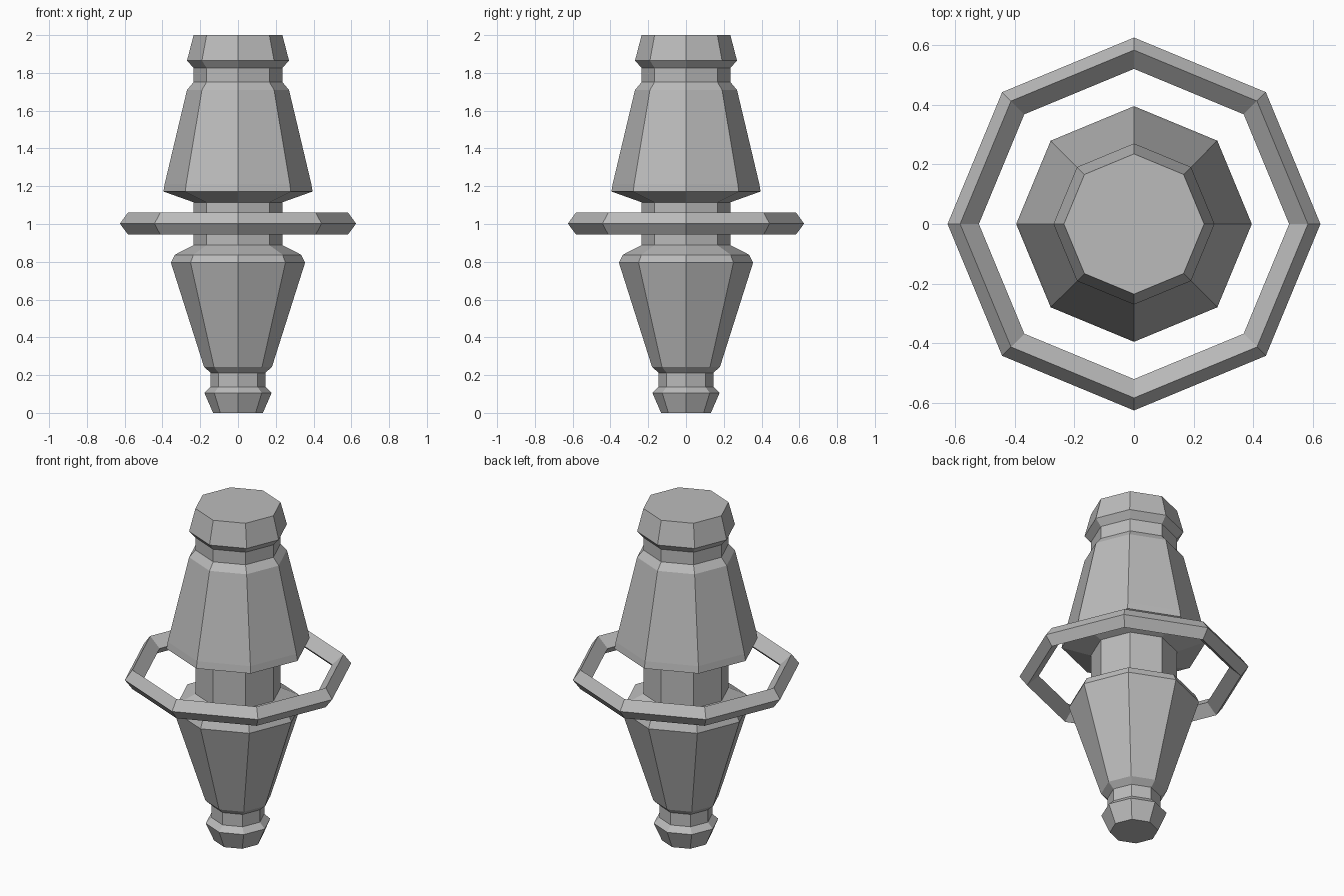
import bpy
import math

SIDES = 8

cube = bpy.data.objects.get("Cube")
if cube:
    bpy.data.objects.remove(cube, do_unlink=True)

grey = bpy.data.materials.new("plain grey")
grey.use_nodes = True
colour = (0.5, 0.5, 0.5, 1)
grey.diffuse_color = colour
grey.node_tree.nodes["Principled BSDF"].inputs["Base Color"].default_value = colour


def lathe(name, profile, closed=False):
    """Turn a (radius, height) profile into a flat-faced octagonal solid."""
    n = len(profile)
    verts = [(r * math.cos(math.tau * s / SIDES), r * math.sin(math.tau * s / SIDES), z)
             for r, z in profile for s in range(SIDES)]
    faces = []
    for i in range(n if closed else n - 1):
        a, b = i * SIDES, (i + 1) % n * SIDES
        for s in range(SIDES):
            t = (s + 1) % SIDES
            faces.append((a + s, a + t, b + t, b + s))
    if not closed:
        faces.append(tuple(reversed(range(SIDES))))
        faces.append(tuple(range((n - 1) * SIDES, n * SIDES)))
    mesh = bpy.data.meshes.new(name)
    mesh.from_pydata(verts, [], faces)
    mesh.materials.append(grey)
    obj = bpy.data.objects.new(name, mesh)
    bpy.context.collection.objects.link(obj)
    return obj


# Turned body: foot, lower cone, waist, upper cone, neck and cap
lathe("body", [
    (0.132, 0), (0.178, 0.106), (0.145, 0.138),
    (0.145, 0.212), (0.18, 0.244), (0.355, 0.795), (0.335, 0.837),
    (0.235, 0.888), (0.235, 1.115),
    (0.395, 1.172), (0.388, 1.213), (0.27, 1.71), (0.235, 1.751),
    (0.235, 1.826), (0.27, 1.865), (0.235, 2),
])

# Floating ring with a diamond cross-section
lathe("ring", [(0.625, 1.002), (0.583, 1.06), (0.52, 1.002), (0.583, 0.945)], closed=True)
